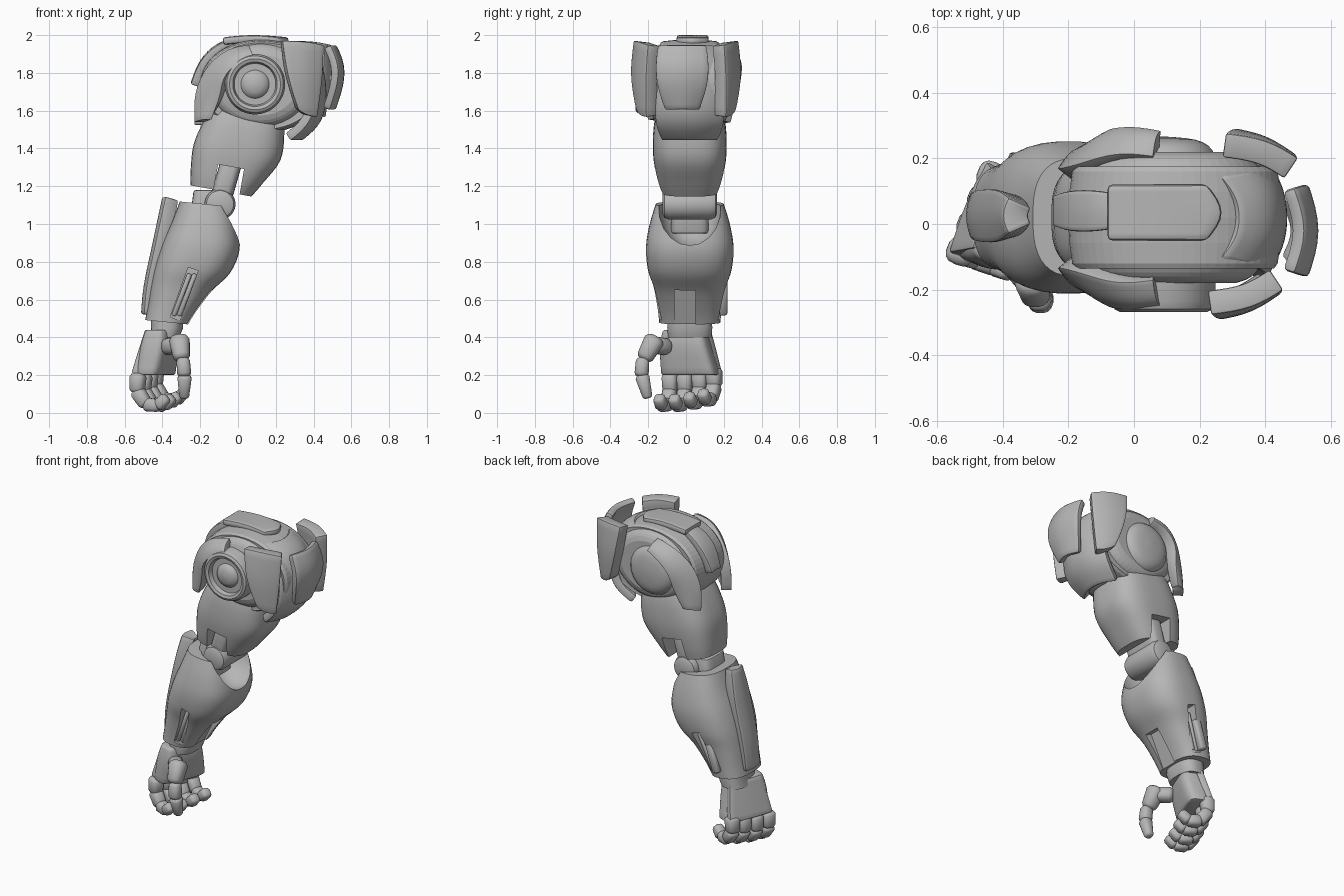
import bpy, bmesh, math
from mathutils import Vector, Matrix

if "Cube" in bpy.data.objects:
    bpy.data.objects.remove(bpy.data.objects["Cube"])

steel = bpy.data.materials.new("grey_steel")
steel.diffuse_color = (0.47, 0.47, 0.47, 1)
steel.use_nodes = True
steel.node_tree.nodes["Principled BSDF"].inputs["Base Color"].default_value = steel.diffuse_color
CY = 0.02  # mid-depth of the arm


def make(name, bm):
    bmesh.ops.recalc_face_normals(bm, faces=bm.faces)
    me = bpy.data.meshes.new(name)
    bm.to_mesh(me)
    bm.free()
    ob = bpy.data.objects.new(name, me)
    bpy.context.collection.objects.link(ob)
    me.materials.append(steel)
    return ob


def finish(ob, angle=38):
    """Apply modifiers and shade smooth with sharp creases."""
    for o in bpy.context.view_layer.objects:
        o.select_set(o == ob)
    bpy.context.view_layer.objects.active = ob
    bpy.ops.object.convert(target='MESH')
    bpy.ops.object.shade_smooth_by_angle(angle=math.radians(angle))
    return ob


def bevel(ob, width):
    m = ob.modifiers.new("bevel", 'BEVEL')
    m.width, m.segments, m.limit_method = width, 2, 'ANGLE'
    m.angle_limit = math.radians(45)


def refine(rings, k):
    """Catmull-Rom interpolation between loft rings."""
    out = []
    for i in range(len(rings) - 1):
        a, b, c, d = (rings[max(0, min(len(rings) - 1, i + j))] for j in (-1, 0, 1, 2))
        for s in range(k):
            t = s / k
            out.append([0.5 * (2 * q + (r - p) * t + (2 * p - 5 * q + 4 * r - w) * t * t
                               + (3 * q - p - 3 * r + w) * t ** 3)
                        for p, q, r, w in zip(a, b, c, d)])
    return out + [rings[-1]]


def loft(name, rings, u, v, power=2.0, n=32, k=1, round_edge=0.0, done=True):
    """Skin rings (x, y, z, radius_u, radius_v) with superellipse sections."""
    u, v = Vector(u), Vector(v)
    bm = bmesh.new()
    loops = []
    for x, y, z, a, b in (refine(rings, k) if k > 1 else rings):
        loop = []
        for i in range(n):
            t = 2 * math.pi * (i + 0.5) / n
            c, s = math.cos(t), math.sin(t)
            c = math.copysign(abs(c) ** (2 / power), c)
            s = math.copysign(abs(s) ** (2 / power), s)
            loop.append(bm.verts.new(Vector((x, y, z)) + u * a * c + v * b * s))
        loops.append(loop)
    for p, q in zip(loops, loops[1:]):
        for i in range(n):
            bm.faces.new((p[i], p[(i + 1) % n], q[(i + 1) % n], q[i]))
    bm.faces.new(loops[0])
    bm.faces.new(loops[-1])
    ob = make(name, bm)
    if round_edge:
        bevel(ob, round_edge)
    return finish(ob) if done else ob


def plate(name, rows, thick, edge=0.014):
    """Curved armour plate from a small grid of points."""
    bm = bmesh.new()
    g = [[bm.verts.new(p) for p in r] for r in rows]
    for r, s in zip(g, g[1:]):
        for i in range(len(r) - 1):
            bm.faces.new((r[i], r[i + 1], s[i + 1], s[i]))
    ob = make(name, bm)
    m = ob.modifiers.new("smooth", 'SUBSURF')
    m.levels = m.render_levels = 2
    m.boundary_smooth = 'PRESERVE_CORNERS'
    m = ob.modifiers.new("thickness", 'SOLIDIFY')
    m.thickness, m.offset = thick, 0
    bevel(ob, edge)
    return finish(ob)


def limb(name, a, b, ra, rb, n=16, power=2.4):
    """Rounded segment between two points."""
    a, b = Vector(a), Vector(b)
    d = (b - a).normalized()
    u = d.cross(Vector((0, 1, 0))).normalized()
    v = d.cross(u)
    rings = []
    for off, s in ((-.5, .45), (-.35, .8), (0, 1)):
        rings.append((*(a + d * off * ra), ra * s, ra * s))
    for off, s in ((0, 1), (.35, .8), (.5, .45)):
        rings.append((*(b + d * off * rb), rb * s, rb * s))
    return loft(name, rings, u, v, power, n)


def cut(ob, cutter):
    m = ob.modifiers.new("cut", 'BOOLEAN')
    m.object, m.operation, m.solver = cutter, 'DIFFERENCE', 'EXACT'
    finish(ob)
    bpy.data.objects.remove(cutter)


def box(loc, size, tilt=0.0):
    bm = bmesh.new()
    bmesh.ops.create_cube(bm, size=1)
    for vert in bm.verts:
        vert.co = Vector([c * s for c, s in zip(vert.co, size)])
    ob = make("cutter", bm)
    ob.location, ob.rotation_euler = loc, (0, tilt, 0)
    ob.hide_render = True
    bpy.context.view_layer.update()
    return ob


def turn_hand(ob):
    """Twist a hand part about the vertical line through the palm."""
    p = Matrix.Translation((-.44, .015, 0))
    ob.data.transform(p @ Matrix.Rotation(math.radians(-22), 4, 'Z') @ p.inverted())


X, Y, Z = (1, 0, 0), (0, 1, 0), (0, 0, 1)

# Shoulder core, central wheel and side discs
loft("shoulder_core", [(.12, CY + y, 1.735, r * 1.2, r) for y, r in
     ((-.20, .16), (-.18, .20), (-.13, .225), (0, .235), (.13, .225), (.18, .20), (.20, .16))],
     X, Z, n=48, k=3)
loft("shoulder_wheel", [(.125, CY + y, 1.73, r * 1.32, r) for y, r in
     ((-.155, .222), (-.14, .238), (0, .248), (.14, .238), (.155, .222))], X, Z, 2.1, n=56, k=2)
loft("shoulder_front_disc", [(.09, y, 1.74, r, r) for y, r in
     ((-.1, .16), (-.235, .16), (-.26, .15), (-.268, .135), (-.262, .118), (-.235, .11),
      (-.235, .075), (-.25, .065), (-.262, .04), (-.266, .005))], X, Z, n=40)
loft("shoulder_back_dome", [(.09, y, 1.72, r, r) for y, r in
     ((.1, .16), (.19, .16), (.225, .15), (.25, .12), (.262, .07), (.267, .005))], X, Z, n=40, k=2)

# Shell over the outer side of the shoulder
plate("shoulder_outer_shell", [[(x - .05, CY - w, z), (x, CY - w * .5, z), (x + .01, CY, z),
      (x, CY + w * .5, z), (x - .05, CY + w, z)] for x, z, w in
      ((.30, 1.93, .12), (.40, 1.88, .14), (.435, 1.76, .16), (.435, 1.62, .175), (.40, 1.53, .175),
       (.31, 1.46, .14))], .055)

# Outer plates: one centre plate and a flanking pair
plate("shoulder_end_plate", [[(x - .045, -.02 - w, z), (x, -.02, z), (x - .045, -.02 + w, z)]
      for x, z, w in ((.515, 1.94, .125), (.562, 1.84, .14), (.552, 1.73, .132), (.51, 1.61, .085))], .045)
corner = [[(.23, -.24, 1.965), (.35, -.225, 1.965), (.435, -.17, 1.945)],
          [(.25, -.265, 1.79), (.35, -.245, 1.77), (.43, -.185, 1.77)],
          [(.31, -.23, 1.61), (.35, -.215, 1.575), (.40, -.18, 1.57)]]
plate("shoulder_front_corner_plate", corner, .075, .02)
plate("shoulder_back_corner_plate", [[(x + .045, -y, z) for x, y, z in r] for r in corner], .075, .02)

# Top plates
plate("shoulder_top_plate", [[(-.08, y, 1.968), (.08, y, 1.986), (e, y, 1.968)]
      for y, e in ((-.05, .22), (.035, .29), (.12, .22))], .04)
plate("shoulder_inner_plate", [[(x, .04 - w, z - .01), (x, .04, z), (x, .04 + w, z - .01)]
      for x, z, w in ((-.01, 1.965, .04), (-.1, 1.94, .062), (-.185, 1.86, .062), (-.225, 1.74, .045))], .055)

# Curved arms wrapping both discs
outer = ((.06, -.16, 1.92), (-.04, -.17, 1.91), (-.145, -.13, 1.83), (-.215, -.11, 1.69), (-.205, -.12, 1.54))
inner = ((.08, -.22, 1.88), (.0, -.235, 1.85), (-.07, -.23, 1.77), (-.08, -.205, 1.68), (-.14, -.17, 1.56))
wrap = [[a, ((a[0] + b[0]) / 2, (a[1] + b[1]) / 2 - .025, (a[2] + b[2]) / 2), b]
        for a, b in zip(outer, inner)]
plate("shoulder_front_wrap", wrap, .062, .018)
plate("shoulder_back_wrap", [[(x, .035 - y, z - .015) for x, y, z in r] for r in wrap], .062, .018)

# Upper arm sleeve with a notch over the elbow
sleeve = loft("upper_arm", [(.06, CY, 1.62, .18, .165), (.035, CY, 1.52, .215, .19),
              (-.005, CY, 1.38, .235, .195), (-.06, CY, 1.25, .195, .175), (-.09, CY, 1.175, .165, .155)],
              (.98, 0, -.18), Y, 3.0, 40, 4, done=False)
cut(sleeve, box((-.055, 0, 1.2), (.14, 1, .21), math.radians(10)))

# Elbow: strut, hinge barrel and link into the forearm
loft("elbow_strut", [(-.02, CY, 1.38, .06, .13), (-.1, CY, 1.1, .06, .13)], X, Y, 4, 24, round_edge=.01)
loft("elbow_barrel", [(-.095, CY + y, 1.105, r, r) for y, r in
     ((-.145, .05), (-.135, .072), (-.11, .082), (.11, .082), (.135, .072), (.145, .05))], X, Z, n=28)
loft("elbow_link", [(-.17, CY, 1.18, .065, .1), (-.19, CY, .95, .075, .1)], X, Y, 4, 24, round_edge=.012)

# Forearm shell with elbow scoop, wrist groove and side slots
forearm = loft("forearm", [(-.17, CY, 1.105, .14, .18), (-.175, CY, 1.0, .175, .212),
               (-.195, CY, .88, .205, .232), (-.24, CY, .76, .2, .222), (-.3, CY, .66, .162, .19),
               (-.35, CY, .55, .13, .17), (-.378, CY, .48, .115, .162)],
               (.99, 0, -.1), Y, 2.7, 40, 4, done=False)
cut(forearm, loft("cutter", [(-.04, CY, 1.1 + .22 * math.sin(t), .2 * math.cos(t), .168 * math.cos(t))
                             for t in [math.radians(d) for d in range(-85, 86, 17)]], X, Y, 2.3, n=28))
cut(forearm, box((-.21, -.005, .54), (.06, .11, .26), math.radians(25)))
for side, tag in ((-1, "front"), (1, "back")):
    cut(forearm, box((-.285, CY + side * .21, .63), (.055, .12, .28), math.radians(20)))
    for dx in (-.013, .015):
        limb(tag + "_slot_rod", (-.245 + dx, CY + side * .165, .73),
             (-.325 + dx, CY + side * .145, .52), .013, .013, 10)
limb("forearm_back_rail", (-.31, .195, .69), (-.36, .195, .53), .024, .024, 12, 4)

# Long fin along the back of the forearm
plate("forearm_fin", [[(x + .02, .025 - w, z), (x, .025, z), (x + .02, .025 + w, z)] for x, z, w in
      ((-.368, 1.135, .04), (-.393, 1.02, .07), (-.428, .85, .075), (-.472, .66, .07), (-.48, .52, .06))], .08)

# Wrist and hand
loft("wrist", [(-.375, CY, .52, .085, .115), (-.375, CY, .45, .085, .12), (-.39, CY, .4, .08, .115)], X, Y, 2.6, 28)
turn_hand(loft("palm", [(-.40, .01, .44, .06, .115), (-.41, .01, .35, .075, .135), (-.44, .025, .2, .07, .155)],
               X, Y, 4, 28, 3, round_edge=.012))
turn_hand(plate("hand_back_plate", [[(x, .025 - w, z), (x - .012, .025, z), (x, .025 + w, z)] for x, z, w in
                ((-.435, .435, .11), (-.465, .33, .13), (-.498, .205, .15))], .045, .01))
turn_hand(limb("palm_heel", (-.38, -.06, .38), (-.38, .08, .38), .055, .055))

# Four curled fingers
joints = ((-.485, .2), (-.49, .115), (-.44, .045), (-.37, .038), (-.325, .08))
for f, (y, dz) in enumerate(((-.11, 0), (-.025, 0), (.06, .012), (.14, .028))):
    for s in range(4):
        (xa, za), (xb, zb) = joints[s], joints[s + 1]
        r = .043 - .003 * s
        mx, mz = (xb - xa) * .12, (zb - za) * .12
        turn_hand(limb(f"finger_{f + 1}_segment_{s + 1}", (xa + mx, y, za + dz + mz),
                       (xb - mx, y, zb + dz - mz), r, r - .003, 14, 2.8))

# Thumb
limb("thumb_root", (-.37, -.11, .35), (-.32, -.17, .36), .045, .045)
limb("thumb_base", (-.31, -.17, .38), (-.3, -.215, .3), .055, .045)
limb("thumb_knuckle", (-.29, -.23, .275), (-.285, -.235, .21), .036, .038)
limb("thumb_tip", (-.283, -.23, .185), (-.285, -.205, .09), .038, .027)
